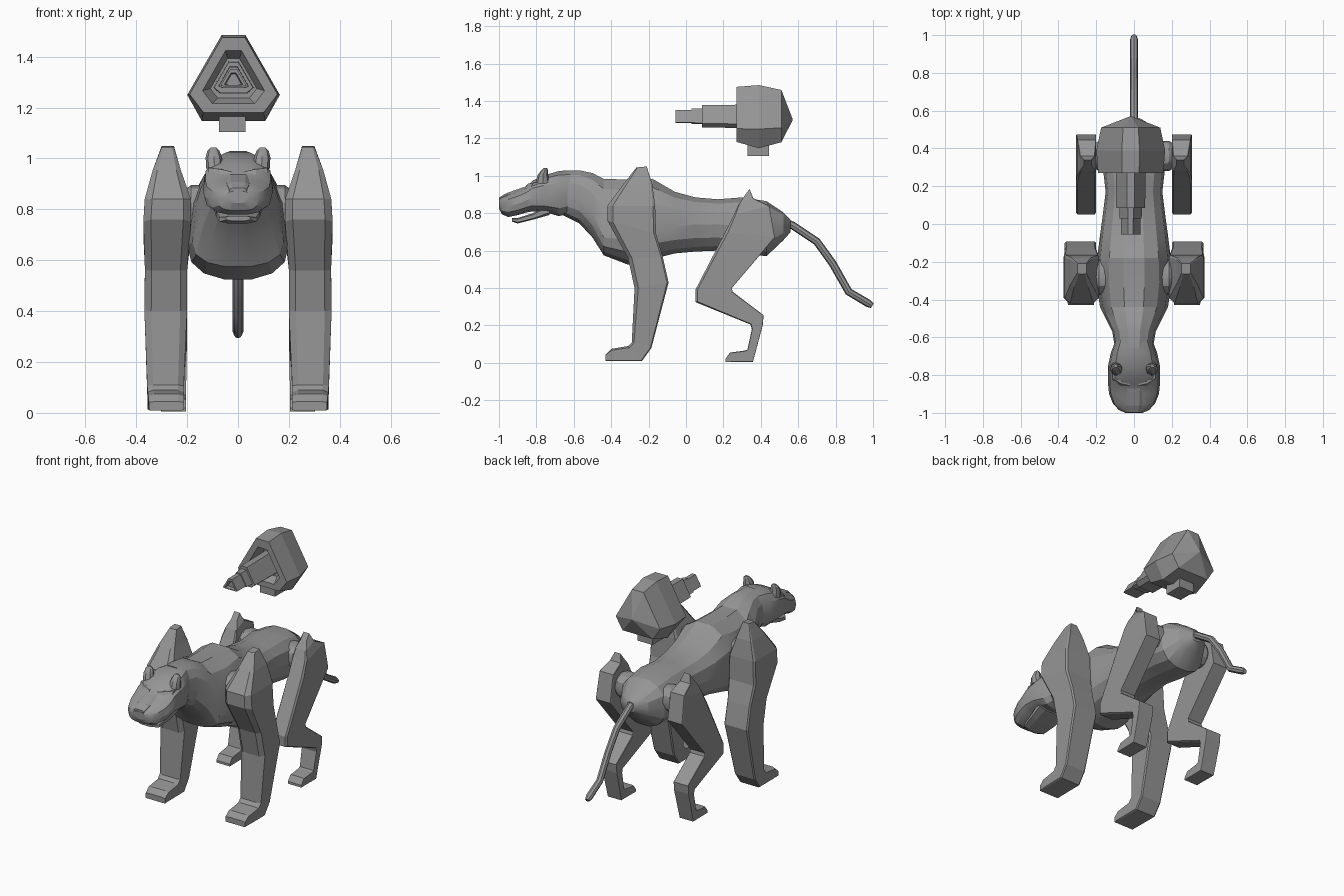
import bpy, bmesh, math
from mathutils import Vector

grey = bpy.data.materials.new("mid_grey")
grey.diffuse_color = (0.30, 0.30, 0.30, 1)


def loft(name, rings, smooth=0, mirror=False):
    """Skin a list of equal-length rings, capping both ends."""
    bm = bmesh.new()
    vs = [[bm.verts.new(p) for p in r] for r in rings]
    n = len(vs[0])
    for a, b in zip(vs, vs[1:]):
        for i in range(n):
            j = (i + 1) % n
            bm.faces.new((a[i], a[j], b[j], b[i]))
    bm.faces.new(vs[0])
    bm.faces.new(vs[-1][::-1])
    bmesh.ops.recalc_face_normals(bm, faces=bm.faces[:])
    me = bpy.data.meshes.new(name)
    bm.to_mesh(me)
    bm.free()
    me.materials.append(grey)
    ob = bpy.data.objects.new(name, me)
    bpy.context.collection.objects.link(ob)
    if mirror:
        ob.modifiers.new("mirror", 'MIRROR')
    if smooth:
        bpy.ops.object.select_all(action='DESELECT')
        ob.select_set(True)
        bpy.context.view_layer.objects.active = ob
        bpy.ops.object.shade_smooth_by_angle(angle=math.radians(smooth))
    return ob


def oval(y, top, bottom, half, wide, p=0.85, n=14):
    """Cross-section at y, widest at height 'wide'; small p is boxier."""
    pts = []
    for i in range(n):
        a = 2 * math.pi * (i + 0.5) / n
        s, c = math.sin(a), math.cos(a)
        h = top - wide if c > 0 else wide - bottom
        pts.append((half * math.copysign(abs(s) ** p, s), y,
                    wide + h * math.copysign(abs(c) ** p, c) * 1.02))
    return pts


def limb_ring(front, back, xi, xo, cut=0.16):
    """Chamfered rectangle spanned between a front and a back (y, z) point."""
    f, b = Vector((0, *front)), Vector((0, *back))
    w = xo - xi
    pts = []
    for u, t in ((cut, 0), (1 - cut, 0), (1, cut * .7), (1, 1 - cut * .3),
                 (1 - cut * .3, 1), (cut * .3, 1), (0, 1 - cut * .3), (0, cut * .7)):
        pts.append(f.lerp(b, t) + Vector((xi + w * u, 0, 0)))
    return pts


def box(name, x0, x1, y0, y1, z0, z1, mirror=False):
    return loft(name, [[(x0, y0, z), (x1, y0, z), (x1, y1, z), (x0, y1, z)]
                       for z in (z0, z1)], mirror=mirror)


# Body from rump to neck: y, top, bottom, half width, widest height
loft("body", [oval(*r) for r in (
    (.56, .765, .70, .03, .735), (.52, .805, .655, .10, .73),
    (.43, .865, .57, .155, .72), (.30, .885, .585, .165, .73),
    (.17, .875, .60, .15, .74), (.05, .885, .595, .165, .74),
    (-.06, .915, .585, .18, .73), (-.18, .985, .555, .195, .72),
    (-.31, .98, .525, .20, .66), (-.44, .985, .575, .18, .67),
    (-.50, 1.015, .67, .15, .80), (-.57, 1.03, .745, .115, .88),
    (-.66, 1.03, .79, .10, .90))], smooth=20)

# Head with a boxy muzzle
loft("head", [oval(*r, p=.7) for r in (
    (-.61, 1.025, .80, .095, .90), (-.68, 1.025, .785, .122, .88),
    (-.75, 1.005, .805, .137, .88), (-.82, .975, .81, .138, .88),
    (-.85, .945, .805, .137, .87), (-.90, .92, .79, .132, .85),
    (-.95, .90, .78, .112, .84), (-.985, .885, .795, .08, .84),
    (-1.0, .872, .825, .045, .85))], smooth=25)
loft("lower_jaw", [oval(*r, p=.6, n=8) for r in (
    (-.73, .85, .79, .10, .82), (-.82, .80, .765, .09, .78),
    (-.90, .775, .745, .075, .76), (-.93, .775, .755, .05, .765))])
loft("nose", [oval(*r, p=.5, n=8) for r in (
    (-.87, .94, .87, .05, .90), (-.96, .908, .84, .045, .88),
    (-.999, .885, .84, .035, .865))])

# Brow ridges slanting down towards the nose, and ears
loft("brow", [[(x, y + .04, z + .012), (x, y, z + .008), (x, y - .012, z - .012),
               (x, y + .035, z - .015)]
              for x, y, z in ((.025, -.855, .94), (.07, -.845, .95), (.115, -.815, .955))],
     mirror=True)
loft("ear", [[(cx + r * math.cos(a), y + d * math.sin(a), z)
              for a in (i * math.pi / 4 for i in range(8))]
             for cx, y, z, r, d in ((.092, -.765, .96, .034, .04),
                                    (.095, -.765, 1.005, .032, .028),
                                    (.097, -.755, 1.03, .024, .018),
                                    (.097, -.752, 1.043, .011, .008))], smooth=30, mirror=True)

# Legs: front point, back point, inner x, outer x
loft("front_leg", [limb_ring(*r) for r in (
    ((-.265, 1.045), (-.21, 1.05), .252, .30), ((-.335, .955), (-.18, .955), .225, .335),
    ((-.42, .84), (-.165, .84), .185, .367), ((-.42, .76), (-.16, .69), .185, .372),
    ((-.31, .56), (-.125, .57), .20, .366), ((-.275, .40), (-.093, .43), .20, .368),
    ((-.29, .11), (-.185, .08), .213, .357), ((-.31, .09), (-.235, .01), .213, .355),
    ((-.40, .075), (-.38, .01), .213, .353), ((-.43, .045), (-.43, .01), .213, .35))],
    mirror=True)
loft("hind_leg", [limb_ring(*r, cut=.08) for r in (
    ((.31, .89), (.34, .93), .225, .265), ((.28, .845), (.36, .88), .208, .285),
    ((.255, .79), (.445, .84), .20, .30), ((.21, .70), (.475, .67), .20, .307),
    ((.05, .39), (.245, .40), .20, .307), ((.05, .325), (.25, .38), .20, .307),
    ((.345, .205), (.415, .255), .202, .305), ((.352, .18), (.41, .20), .202, .305),
    ((.328, .07), (.37, .05), .205, .302), ((.31, .065), (.357, .005), .205, .302),
    ((.235, .055), (.25, .005), .205, .30), ((.21, .02), (.21, .005), .205, .30))],
    mirror=True)

# Round joints linking the legs to the body
for name, y, z, r in (("shoulder_joint", -.28, .80, .095), ("hip_joint", .36, .755, .08)):
    loft(name, [[(x, y + k * r * math.cos(a), z + k * r * math.sin(a))
                 for a in (i * math.pi / 6 for i in range(12))]
                for x, k in ((.11, 1), (.185, 1), (.21, .8))], smooth=30, mirror=True)

# Tail: tapered tube along a bent path
path = [(.52, .755), (.57, .735), (.70, .648), (.785, .53), (.87, .38), (.975, .318), (.996, .305)]
rings = []
for i, (y, z) in enumerate(path):
    a, b = path[max(i - 1, 0)], path[min(i + 1, len(path) - 1)]
    d = Vector((0, b[0] - a[0], b[1] - a[1])).normalized()
    side = Vector((1, 0, 0))
    up = side.cross(d)
    r = .014 if i == len(path) - 1 else .021
    rings.append([Vector((0, y, z)) + r * (side * math.cos(t) + up * math.sin(t))
                  for t in (k * math.pi / 4 for k in range(8))])
loft("tail", rings, smooth=40)


# Floating turret built from a blunt triangular section
def tri(y, s, drop=-.125):
    return [(-.0175 + x * s, y, 1.3 + z * s) for x, z in
            ((-.047, .185), (.047, .185), (.182, -.05), (.125, drop),
             (-.125, drop), (-.182, -.05))]


loft("turret", [tri(.33, .5), tri(.27, .67), tri(.27, .95), tri(.39, 1, -.152),
                tri(.51, .86, -.14), tri(.57, .02)])
loft("barrel", [tri(.36, .44, -.10), tri(.085, .42, -.10), tri(.085, .33, -.07),
                tri(.03, .32, -.07), tri(.03, .28, -.06), tri(-.055, .28, -.06),
                tri(-.055, .2, -.06), tri(-.03, .17, -.06)])
box("turret_mount", -.075, .03, .33, .445, 1.105, 1.17)
